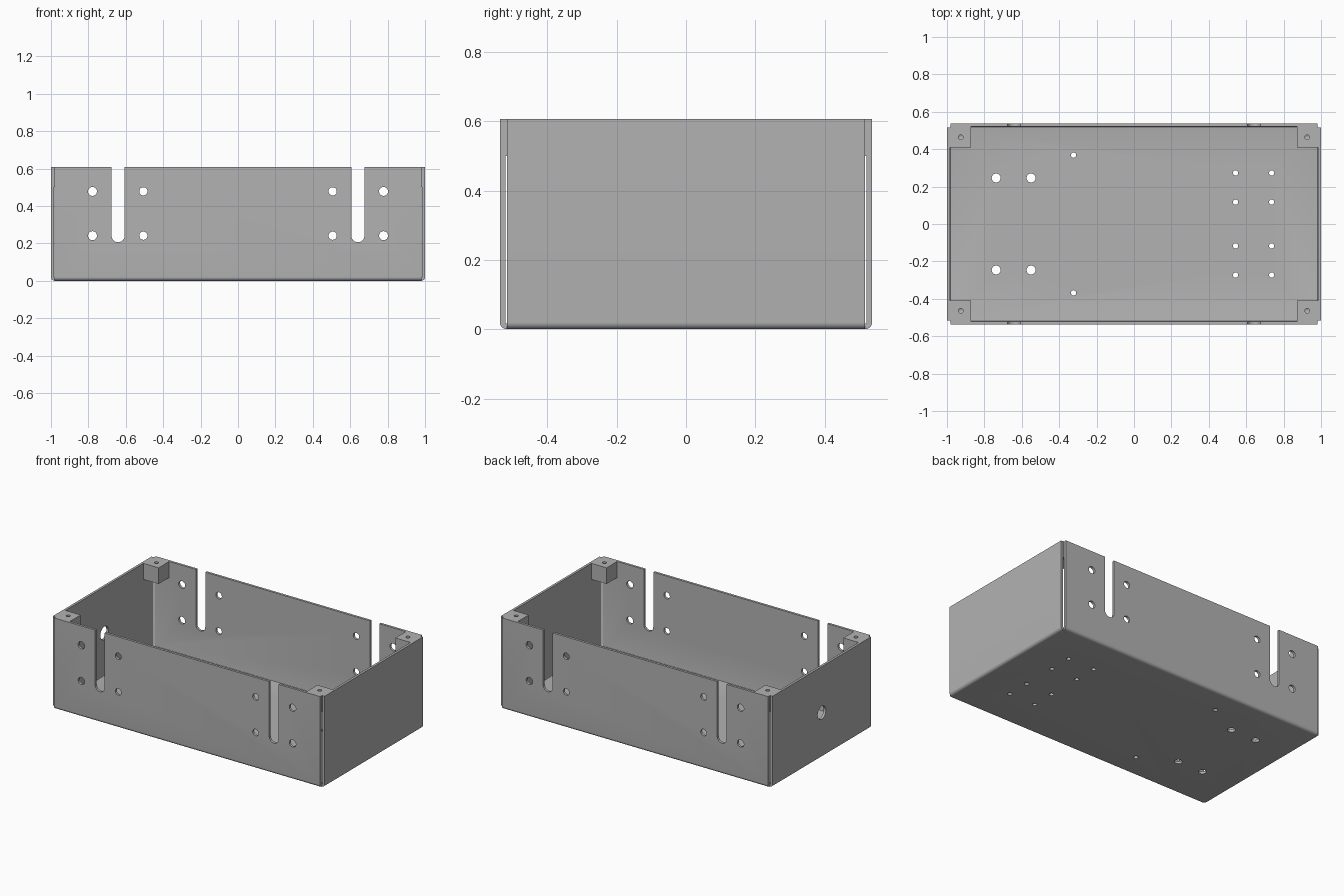
import bpy, bmesh
from math import sin, cos, pi, radians
from mathutils import Vector

cube = bpy.data.objects.get("Cube")
if cube:
    bpy.data.objects.remove(cube, do_unlink=True)

# Overall sizes
HX, HY, H = 1.0, 0.537, 0.607      # half length, half width, height
T, R = 0.016, 0.02                 # sheet thickness, outer bend radius
BX, BY = HX - R, HY - R            # where the bends start

steel = bpy.data.materials.new("grey steel")
steel.use_nodes = True
GREY = (0.45, 0.45, 0.45, 1)
steel.diffuse_color = GREY
steel.node_tree.nodes["Principled BSDF"].inputs["Base Color"].default_value = GREY

# Maps (profile u, profile v, extrusion w) to x, y, z
AXES = {"X": lambda u, v, w: (w, u, v),
        "Y": lambda u, v, w: (u, w, v),
        "Z": lambda u, v, w: (u, v, w)}


def add_prism(bm, pts, axis, lo, hi):
    """Extrude a closed 2D profile along an axis."""
    place = AXES[axis]
    face = bm.faces.new([bm.verts.new(place(u, v, lo)) for u, v in pts])
    out = bmesh.ops.extrude_face_region(bm, geom=[face])
    moved = [g for g in out["geom"] if isinstance(g, bmesh.types.BMVert)]
    bmesh.ops.translate(bm, verts=moved, vec=Vector(place(0, 0, hi - lo)))


def arc(u, v, r, start, end, n):
    angles = [radians(start + (end - start) * i / n) for i in range(n + 1)]
    return [(u + r * cos(a), v + r * sin(a)) for a in angles]


def circle(u, v, r, n=24):
    return arc(u, v, r, 0, 360, n)[:-1]


def make_object(name, bm):
    bmesh.ops.recalc_face_normals(bm, faces=bm.faces)
    mesh = bpy.data.meshes.new(name)
    bm.to_mesh(mesh)
    bm.free()
    mesh.materials.append(steel)
    obj = bpy.data.objects.new(name, mesh)
    bpy.context.collection.objects.link(obj)
    return obj


def select(obj):
    bpy.ops.object.select_all(action="DESELECT")
    obj.select_set(True)
    bpy.context.view_layer.objects.active = obj


def cut(obj, bm):
    """Subtract the cutter mesh, then discard it."""
    cutter = make_object("cutter", bm)
    cutter.hide_render = True
    mod = obj.modifiers.new("holes", "BOOLEAN")
    mod.operation, mod.solver, mod.object = "DIFFERENCE", "EXACT", cutter
    select(obj)
    bpy.ops.object.modifier_apply(modifier=mod.name)
    bpy.data.objects.remove(cutter, do_unlink=True)


def smooth(obj):
    select(obj)
    bpy.ops.object.shade_smooth_by_angle(angle=radians(30))


def bend(half, s):
    """Outer and inner profile of a bent-up wall on side s (+1 or -1)."""
    outer = arc(half - R, R, R, -90, 0, 8) + [(half, H)]
    inner = [(half - T, H)] + arc(half - R, R, R - T, 0, -90, 4)
    return [(s * u, v) for u, v in outer], [(s * u, v) for u, v in inner]


# Floor with front and back walls: one folded U-shaped sheet
bm = bmesh.new()
r_out, r_in = bend(HY, 1)
l_out, l_in = bend(HY, -1)
add_prism(bm, r_out + r_in + l_in[::-1] + l_out[::-1], "X", -BX, BX)
tray = make_object("floor_front_and_back", bm)

# Slots and bolt holes through the front and back walls
bm = bmesh.new()
for s in (-1, 1):
    slot = arc(s * 0.641, 0.241, 0.035, 180, 360, 16)
    slot += [(s * 0.641 + 0.035, 0.7), (s * 0.641 - 0.035, 0.7)]
    add_prism(bm, slot, "Y", -0.7, 0.7)
    for x, r in ((0.778, 0.024), (0.506, 0.022)):
        for z in (0.241, 0.478):
            add_prism(bm, circle(s * x, z, r), "Y", -0.7, 0.7)
cut(tray, bm)

# Mounting holes in the floor
bm = bmesh.new()
for s in (-1, 1):
    for x, y, r in ((-0.737, 0.246, 0.024), (-0.55, 0.246, 0.024),
                    (-0.323, 0.368, 0.014),
                    (0.543, 0.117, 0.014), (0.736, 0.117, 0.014),
                    (0.543, 0.273, 0.014), (0.736, 0.273, 0.014)):
        add_prism(bm, circle(x, s * y, r), "Z", -0.1, 0.1)
cut(tray, bm)
smooth(tray)

# End walls, each with its bend; the one at -x has a cable hole
for s, name in ((-1, "right_end_wall"), (1, "left_end_wall")):
    bm = bmesh.new()
    outer, inner = bend(HX, s)
    add_prism(bm, outer + inner, "Y", -BY, BY)
    wall = make_object(name, bm)
    if s < 0:
        bm = bmesh.new()
        add_prism(bm, circle(0, 0.3, 0.043, 32), "X", -1.1, -0.9)
        cut(wall, bm)
    smooth(wall)

# Corner blocks with a blind screw hole ending in a drill point
for sx in (-1, 1):
    for sy in (-1, 1):
        bm = bmesh.new()
        xa, xb, ya, yb = 0.872, HX - T, 0.41, HY - T
        add_prism(bm, [(sx * xa, sy * ya), (sx * xb, sy * ya),
                       (sx * xb, sy * yb), (sx * xa, sy * yb)], "Z", 0.5, H)
        side = ("left" if sx > 0 else "right") + ("_back" if sy > 0 else "_front")
        block = make_object(side + "_corner_block", bm)
        bm = bmesh.new()
        add_prism(bm, circle(sx * 0.926, sy * 0.464, 0.013), "Z", 0.54, H + 0.1)
        tip = [f for f in bm.faces if f.calc_center_median().z < 0.55]
        bmesh.ops.poke(bm, faces=tip, offset=0)
        for v in bm.verts:
            if len(v.link_edges) > 4:
                v.co.z -= 0.008
        cut(block, bm)
        smooth(block)
